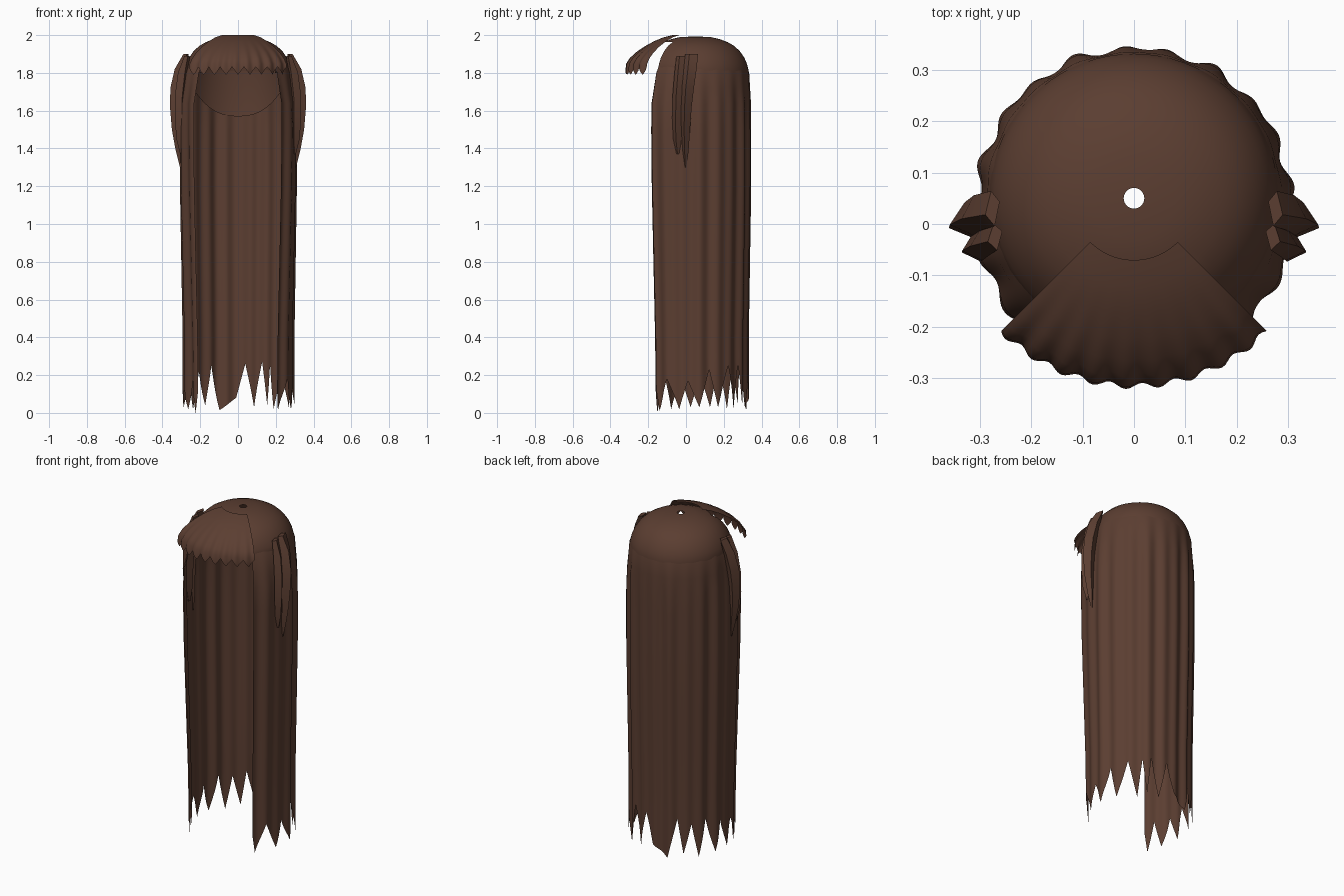
import bpy, bmesh
from math import sin, cos, radians, pi

cube = bpy.data.objects.get("Cube")
if cube:
    bpy.data.objects.remove(cube, do_unlink=True)

hair = bpy.data.materials.new("dark_brown_hair")
hair.use_nodes = True
COLOUR = (0.105, 0.048, 0.031, 1)
hair.diffuse_color = COLOUR
hair.node_tree.nodes["Principled BSDF"].inputs["Base Color"].default_value = COLOUR
CENTRE_Y = 0.05


def lerp(points, t):
    """Piecewise linear value through (position, value) pairs with rising positions."""
    if t <= points[0][0]:
        return points[0][1]
    for (a, va), (b, vb) in zip(points, points[1:]):
        if t <= b:
            return va + (vb - va) * (t - a) / (b - a)
    return points[-1][1]


def polar(r, deg, z):
    a = radians(deg)
    return (r * cos(a), CENTRE_Y + r * sin(a), z)


def grid(name, rows, closed=False, skip=None, caps=False, angle=50):
    """Skin a list of equally long rows of points."""
    bm = bmesh.new()
    vs = [[bm.verts.new(p) for p in row] for row in rows]
    n = len(rows[0])
    for i in range(len(rows) - 1):
        for j in range(n if closed else n - 1):
            if skip and skip(i, j):
                continue
            k = (j + 1) % n
            bm.faces.new((vs[i][j], vs[i + 1][j], vs[i + 1][k], vs[i][k]))
    if caps:
        bm.faces.new(vs[0])
        bm.faces.new(vs[-1])
    bmesh.ops.delete(bm, geom=[v for v in bm.verts if not v.link_faces], context='VERTS')
    bmesh.ops.recalc_face_normals(bm, faces=bm.faces)
    mesh = bpy.data.meshes.new(name)
    bm.to_mesh(mesh)
    bm.free()
    mesh.materials.append(hair)
    obj = bpy.data.objects.new(name, mesh)
    bpy.context.collection.objects.link(obj)
    bpy.ops.object.select_all(action='DESELECT')
    obj.select_set(True)
    bpy.context.view_layer.objects.active = obj
    bpy.ops.object.shade_smooth_by_angle(angle=radians(angle))
    return obj


# Cap: dome with a small crown hole, open at the front, lining hanging down inside the back
def lining_edge(deg):
    if sin(radians(deg)) < 0:
        return 1.8
    return min(1.8, 1.57 + 0.13 * abs(0.28 * cos(radians(deg)) / 0.23) ** 2.5)


dome = [(0.02, 1.992), (0.08, 1.99), (0.13, 1.978), (0.17, 1.963), (0.205, 1.943),
        (0.235, 1.915), (0.258, 1.882), (0.272, 1.85), (0.281, 1.815)]
angles = range(0, 360, 5)
cap_rows = [[polar(r, a, z) for a in angles] for r, z in dome]
cap_rows.append([polar(0.277, a, lining_edge(a)) for a in angles])
grid("cap", cap_rows, closed=True,
     skip=lambda i, j: i >= 3 and 225 <= angles[j] < 315)

# Long hair: wavy curtain around the sides and back with a jagged hem
hem = [(-45, 0.12), (-42, 0.01), (-30, 0.18), (-17, 0.02), (-8, 0.17), (4, 0.03),
       (15, 0.23), (24, 0.03), (37, 0.25), (47, 0.02), (53, 0.26), (58, 0.04),
       (63, 0.27), (72, 0.03), (82, 0.26), (92, 0.08), (110, 0.015), (121, 0.25),
       (128, 0.04), (137, 0.22), (145, 0.02), (154, 0.24), (165, 0.03), (175, 0.2),
       (185, 0.03), (195, 0.18), (206, 0.02), (214, 0.18), (222, 0), (225, 0.12)]
width = [(0, 0.278), (0.4, 0.278), (1.2, 0.291), (1.64, 0.291), (1.8, 0.284), (1.85, 0.268)]
flare = [(0, 0.008), (0.8, 0.02), (1.5, 0.03), (1.64, 0.03), (1.85, 0)]


def curtain_point(deg, z):
    a = radians(deg)
    loose = min(1, max(0, (1.85 - z) / 0.3))
    r = lerp(width, z) + 0.012 * loose * cos(a) ** 2
    r += lerp(flare, z) * max(0, -sin(a)) / 0.7
    r += loose * (0.006 * sin(20 * a) + 0.004 * sin(13 * a + 1))
    return polar(r, deg, z)


levels = [1.85, 1.8, 1.72, 1.64, 1.5, 1.35, 1.2, 0.8, 0.4, 0.3]
curtain = [[curtain_point(d, z) for d in range(-45, 226)] for z in levels]
curtain.append([curtain_point(d, lerp(hem, d)) for d in range(-45, 226)])
grid("long_hair", curtain)

# Fringe: fan over the forehead with small teeth along its lip
fan = [(0.12, 2.0), (0.17, 1.988), (0.22, 1.967), (0.27, 1.938), (0.31, 1.908),
       (0.34, 1.877), (0.357, 1.848)]
TEETH = 9
STEPS = TEETH * 8
fringe = [[] for _ in range(len(fan) + 1)]
for s in range(STEPS + 1):
    deg = 225 + 90 * s / STEPS
    phase = (s % 8) / 8
    tooth = 1 - abs(2 * phase - 1)
    ripple = 0.006 * sin(pi * phase * 2)
    for row, (r, z) in zip(fringe, fan):
        row.append(polar(r + ripple * max(0, r - 0.25) / 0.11 + 0.03 * max(0, r - 0.2), deg, z))
    fringe[-1].append(polar(0.365 + ripple, deg, 1.832 - 0.042 * tooth))
grid("fringe", fringe)


# Side locks: two tapering strands over each ear, mirrored
def lock(name, path, side):
    """Each path entry: x, y, z of the centre, half depth, half width."""
    rows = []
    for x, y, z, d, w in path:
        section = [(d, -0.35 * w), (0.2 * d, w), (-d, 0.4 * w), (-0.3 * d, -w)]
        rows.append([(side * (x + u), y + v, z) for u, v in section])
    grid(name, rows, closed=True, caps=True, angle=40)


rear = [(0.275, 0.03, 1.9, 0.014, 0.034), (0.305, 0.022, 1.82, 0.03, 0.034),
        (0.322, 0.01, 1.72, 0.036, 0.032), (0.326, 0.002, 1.62, 0.034, 0.028),
        (0.322, -0.002, 1.5, 0.028, 0.023), (0.312, -0.002, 1.39, 0.018, 0.016),
        (0.303, -0.002, 1.3, 0.004, 0.004)]
front = [(0.27, -0.025, 1.89, 0.014, 0.026), (0.29, -0.033, 1.8, 0.028, 0.028),
         (0.304, -0.042, 1.68, 0.03, 0.029), (0.306, -0.046, 1.56, 0.028, 0.027),
         (0.304, -0.046, 1.45, 0.022, 0.022), (0.3, -0.042, 1.37, 0.006, 0.008)]
for side, label in ((1, "left"), (-1, "right")):
    lock(label + "_rear_lock", rear, side)
    lock(label + "_front_lock", front, side)
